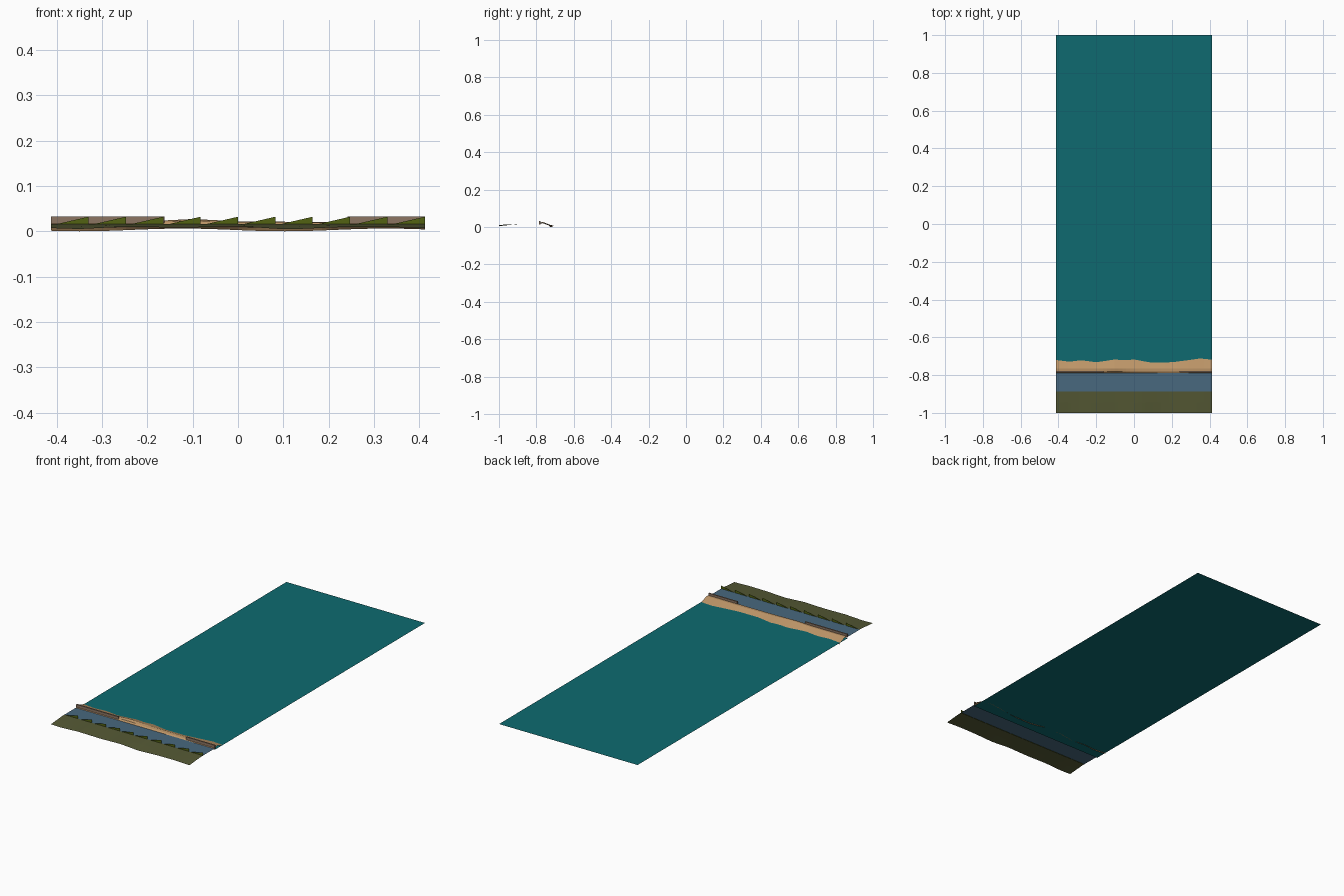
import bpy, bmesh, math

if "Cube" in bpy.data.objects:
    bpy.data.objects.remove(bpy.data.objects["Cube"])

W = 0.412          # half width
ROAD_Z = 0.015
WATER_Z = 0.008


def mat(name, r, g, b):
    m = bpy.data.materials.new(name)
    lin = lambda c: ((c / 255 + 0.055) / 1.055) ** 2.4 if c > 10 else c / 255 / 12.92
    m.diffuse_color = (lin(r), lin(g), lin(b), 1)
    m.use_nodes = True
    m.node_tree.nodes["Principled BSDF"].inputs["Base Color"].default_value = m.diffuse_color
    return m


WATER = mat("sea teal", 14, 106, 112)
SAND = mat("sand", 190, 150, 104)
ROAD = mat("road blue grey", 72, 104, 126)
GRASS = mat("dry grass", 84, 88, 52)
LEAF = mat("leaf green", 82, 98, 18)
WALL = mat("wall brown", 140, 117, 98)


def make(name, verts, faces, material):
    me = bpy.data.meshes.new(name)
    me.from_pydata(verts, [], faces)
    me.materials.append(material)
    ob = bpy.data.objects.new(name, me)
    bpy.context.collection.objects.link(ob)
    return ob


def strip(name, rows, material):
    """Skin equal-length rows of points, listed front to back."""
    n = len(rows[0])
    verts = [p for row in rows for p in row]
    faces = [(r * n + i, r * n + i + 1, (r + 1) * n + i + 1, (r + 1) * n + i)
             for r in range(len(rows) - 1) for i in range(n - 1)]
    return make(name, verts, faces, material)


def flat(name, y0, y1, z, material):
    return strip(name, [[(-W, y0, z), (W, y0, z)], [(-W, y1, z), (W, y1, z)]], material)


def sample(pts, x):
    """Piecewise linear height lookup."""
    for (xa, a), (xb, b) in zip(pts, pts[1:]):
        if x <= xb:
            return a + (b - a) * (x - xa) / (xb - xa)
    return pts[-1][1]


XS = [-W + 2 * W * i / 40 for i in range(41)]

# sea and road
flat("sea", -0.785, 1.0, WATER_Z, WATER)
flat("road", -0.89, -0.787, ROAD_Z, ROAD)

# grass verge with an uneven outer edge
edge = [(-W, .007), (-.35, .005), (-.25, .010), (-.12, .008), (0, .011),
        (.11, .004), (.22, .009), (.32, .010), (W, .007)]
strip("grass_verge", [[(x, -1.0, sample(edge, x)) for x in XS],
                      [(x, -0.945, 0.4 * sample(edge, x) + 0.009) for x in XS],
                      [(x, -0.888, ROAD_Z + 0.001) for x in XS]], GRASS)

# beach running down into the sea along a wavy shoreline
shore = [(-W, -.720), (-.34, -.729), (-.28, -.721), (-.2, -.732), (-.1, -.717), (-.05, -.722),
         (0, -.717), (.08, -.732), (.2, -.732), (.27, -.723), (.35, -.712), (W, -.718)]
crest = [(-W, .022), (-.2, .022), (-.1, .027), (0, .022), (.2, .020), (W, .022)]
strip("beach", [[(x, -0.789, ROAD_Z) for x in XS],
                [(x, -0.782, 0.5 * (ROAD_Z + sample(crest, x)) + .002) for x in XS],
                [(x, -0.765, sample(crest, x)) for x in XS],
                [(x, sample(shore, x), WATER_Z) for x in XS],
                [(x, sample(shore, x) + 0.005, 0.003 + 0.003 * math.sin(14 * x - 3)) for x in XS]],
      SAND)

# two low sea walls
for side, x0, x1 in (("left", -W, -0.162), ("right", 0.242, W)):
    y0, y1, z0, z1 = -0.786, -0.779, 0.013, 0.032
    bm = bmesh.new()
    bmesh.ops.create_cube(bm, size=1)
    for v in bm.verts:
        v.co = (x1 if v.co.x > 0 else x0, y1 if v.co.y > 0 else y0, z1 if v.co.z > 0 else z0)
    ob = make("sea_wall_" + side, [], [], WALL)
    bm.to_mesh(ob.data)
    bm.free()

# row of ten wedge shaped shrubs between grass and road
verts, faces = [], []
step = 2 * W / 10
for i in range(10):
    x0, x1 = -W + i * step, -W + (i + 1) * step
    verts += [(x0, -0.887, 0.013), (x1, -0.887, 0.013), (x1, -0.887, 0.032)]
    faces.append((3 * i, 3 * i + 1, 3 * i + 2))
make("shrub_row", verts, faces, LEAF)
